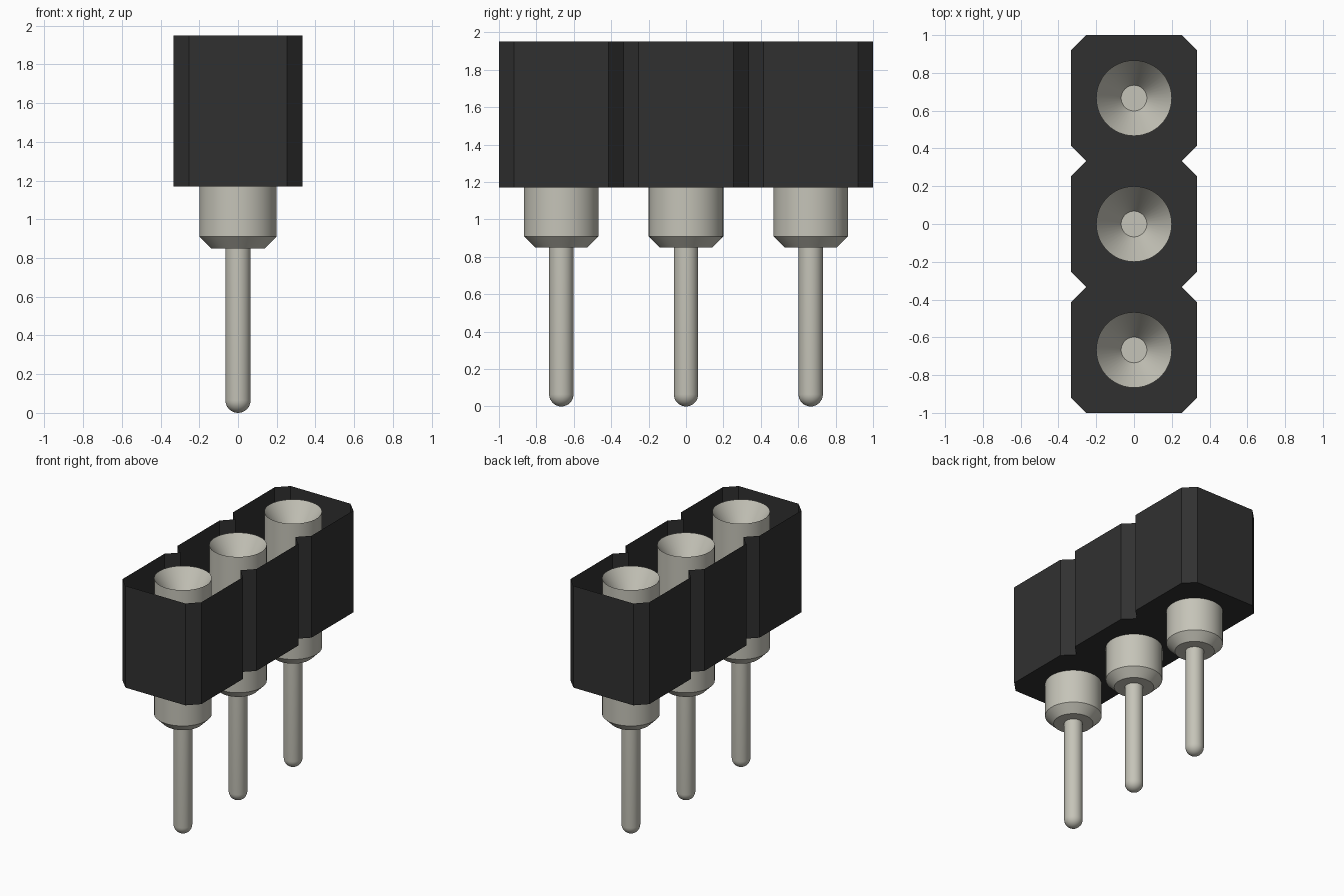
import bpy, bmesh, math

if "Cube" in bpy.data.objects:
    bpy.data.objects.remove(bpy.data.objects["Cube"], do_unlink=True)

PITCH, HALF, CUT = 2 / 3, 1 / 3, 0.08
BASE, TOP = 1.17, 1.95
SEGMENTS = 48


def material(name, colour):
    mat = bpy.data.materials.new(name)
    mat.use_nodes = True
    mat.diffuse_color = colour
    mat.node_tree.nodes["Principled BSDF"].inputs["Base Color"].default_value = colour
    return mat


def finish(bm, name, mat):
    mesh = bpy.data.meshes.new(name)
    bm.to_mesh(mesh)
    bm.free()
    mesh.materials.append(mat)
    obj = bpy.data.objects.new(name, mesh)
    bpy.context.collection.objects.link(obj)
    return obj


black = material("black plastic", (0.03, 0.03, 0.03, 1))
metal = material("pale metal", (0.56, 0.55, 0.48, 1))

# Housing: chamfered, notched outline with a floor and open top
side = []
for i in (-1, 0, 1):
    y = i * PITCH
    side += [(HALF - CUT, y - HALF), (HALF, y - HALF + CUT), (HALF, y + HALF - CUT)]
side.append((HALF - CUT, 1))
outline = side + [(-x, -y) for x, y in side]

bm = bmesh.new()
floor = bm.faces.new([bm.verts.new((x, y, BASE)) for x, y in outline])
walls = bmesh.ops.extrude_edge_only(bm, edges=list(floor.edges))
bmesh.ops.translate(bm, vec=(0, 0, TOP - BASE),
                    verts=[v for v in walls["geom"] if isinstance(v, bmesh.types.BMVert)])
bmesh.ops.recalc_face_normals(bm, faces=bm.faces)
floor.normal_update()
if floor.normal.z > 0:
    bmesh.ops.reverse_faces(bm, faces=bm.faces)
finish(bm, "housing", black)

# Pin profile: rounded tip, shaft, chamfered barrel, funnel socket
R = 0.065
profile = [(R * math.sin(a), R - R * math.cos(a))
           for a in (math.pi / 2 * k / 8 for k in range(9))]
profile += [(R, 0.85), (0.14, 0.85), (0.2, 0.91), (0.2, TOP),
            (0.068, TOP - 0.2), (0, TOP - 0.2)]


def pin(name, y):
    bm = bmesh.new()
    verts = [bm.verts.new((r, 0, z)) for r, z in profile]
    edges = [bm.edges.new(pair) for pair in zip(verts, verts[1:])]
    bmesh.ops.spin(bm, geom=verts + edges, axis=(0, 0, 1), cent=(0, 0, 0),
                   angle=math.tau, steps=SEGMENTS)
    bmesh.ops.remove_doubles(bm, verts=bm.verts, dist=0.0005)
    bmesh.ops.recalc_face_normals(bm, faces=bm.faces)
    obj = finish(bm, name, metal)
    obj.location.y = y
    bpy.ops.object.select_all(action="DESELECT")
    obj.select_set(True)
    bpy.context.view_layer.objects.active = obj
    bpy.ops.object.shade_smooth_by_angle(angle=math.radians(30))


for name, y in (("front_pin", -PITCH), ("middle_pin", 0), ("back_pin", PITCH)):
    pin(name, y)
